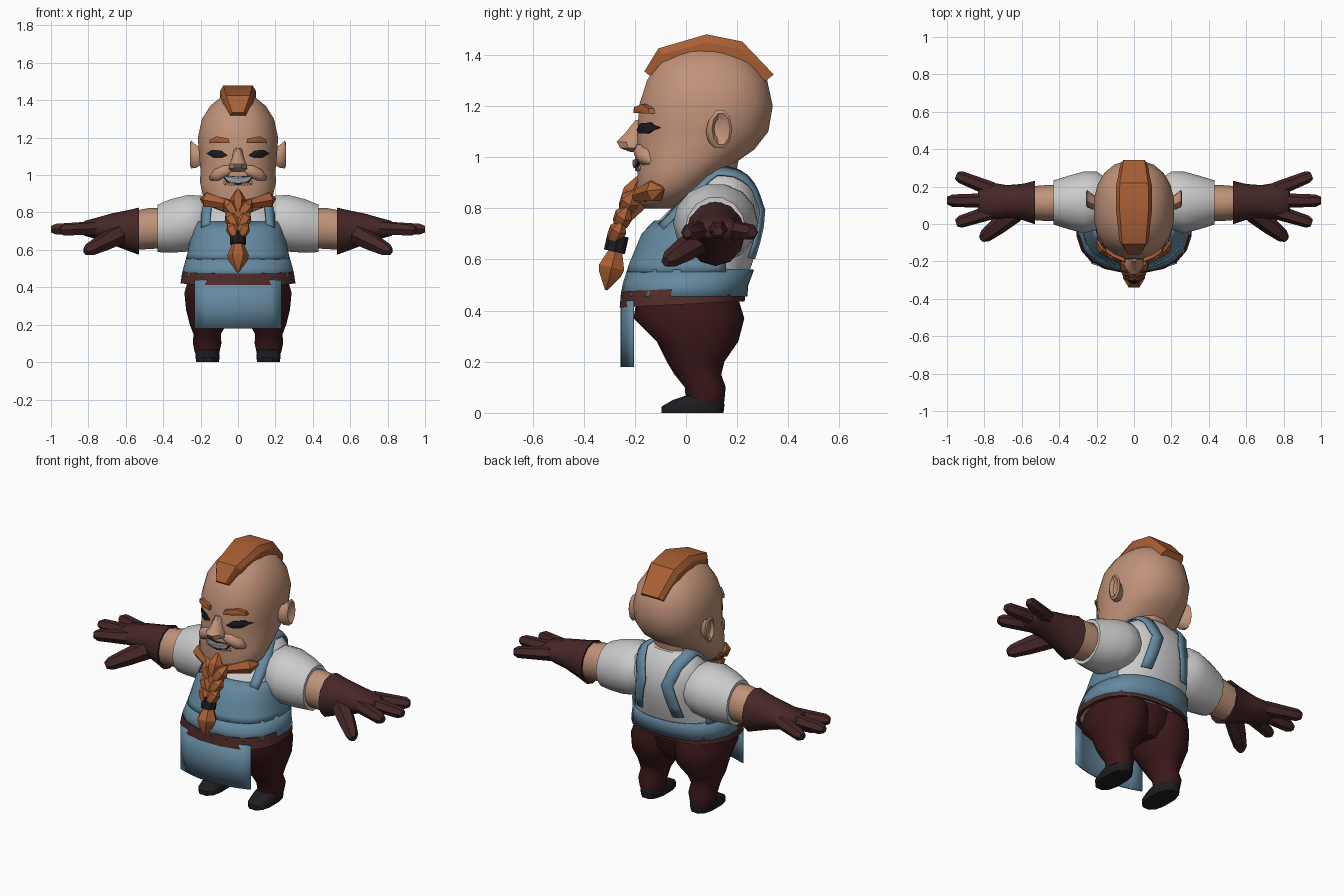
import bpy, bmesh, math
from mathutils import Vector
from mathutils.bvhtree import BVHTree

if "Cube" in bpy.data.objects:
    bpy.data.objects.remove(bpy.data.objects["Cube"])


def mat(name, r, g, b):
    m = bpy.data.materials.new(name)
    m.diffuse_color = (r, g, b, 1)
    m.use_nodes = True
    m.node_tree.nodes["Principled BSDF"].inputs["Base Color"].default_value = m.diffuse_color
    return m


SKIN = mat("skin", .53, .29, .19)
HAIR = mat("hair", .40, .115, .035)
BLUE = mat("apron_blue", .13, .25, .35)
WHITE = mat("shirt_white", .72, .72, .72)
GLOVE = mat("glove_brown", .062, .02, .02)
PANTS = mat("trouser_red", .045, .009, .01)
BELT = mat("belt_brown", .08, .025, .022)
BLACK = mat("black", .012, .012, .014)
TEETH = mat("teeth_grey", .38, .42, .45)


def skin(name, rings, m, mirror=False, closed=True, caps=True, thick=0, angle=42):
    """Join equal-length rings of points into one surface."""
    bm = bmesh.new()
    vs = [[bm.verts.new(p) for p in r] for r in rings]
    n = len(vs[0])
    for a, b in zip(vs, vs[1:]):
        for i in range(n if closed else n - 1):
            j = (i + 1) % n
            bm.faces.new((a[i], a[j], b[j], b[i]))
    if closed and caps:
        bm.faces.new(vs[0])
        bm.faces.new(vs[-1])
    bmesh.ops.recalc_face_normals(bm, faces=bm.faces)
    me = bpy.data.meshes.new(name)
    bm.to_mesh(me)
    bm.free()
    me.materials.append(m)
    ob = bpy.data.objects.new(name, me)
    bpy.context.collection.objects.link(ob)
    if thick:
        s = ob.modifiers.new("thickness", 'SOLIDIFY')
        s.thickness, s.offset = thick, 0
    if mirror:
        ob.modifiers.new("mirror", 'MIRROR').use_clip = False
    bpy.ops.object.select_all(action='DESELECT')
    ob.select_set(True)
    bpy.context.view_layer.objects.active = ob
    bpy.ops.object.shade_smooth_by_angle(angle=math.radians(angle))
    return ob


def oval(z, yf, yb, hw, n=16, e=2.3, cx=0, tilt=0):
    """Horizontal section from front y, back y and half width."""
    pts = []
    for i in range(n):
        t = 2 * math.pi * (i + .5) / n
        c, s = math.cos(t), math.sin(t)
        y = (yf + yb) / 2 + (yb - yf) / 2 * math.copysign(abs(s) ** (2 / e), s)
        pts.append((cx + hw * math.copysign(abs(c) ** (2 / e), c), y, z + tilt * y))
    return pts


def cross(x, cy, cz, ry, rz, n=12):
    """Section across the arm."""
    return [(x, cy + ry * math.cos(2 * math.pi * i / n), cz + rz * math.sin(2 * math.pi * i / n))
            for i in range(n)]


def rod(name, a, b, profile, m, mirror=False, n=6, flat=1, angle=42):
    """Faceted rod from a to b; profile lists (fraction, radius)."""
    a, b = Vector(a), Vector(b)
    q = (b - a).to_track_quat('Z', 'Y')
    rings = [[a.lerp(b, f) + q @ Vector((r * math.cos(2 * math.pi * i / n),
                                         r * flat * math.sin(2 * math.pi * i / n), 0))
              for i in range(n)] for f, r in profile]
    return skin(name, rings, m, mirror, angle=angle)


def tree(ob):
    return BVHTree.FromPolygons([v.co for v in ob.data.vertices],
                                [p.vertices for p in ob.data.polygons])


# Head, neck and ears
head = skin("head", [oval(*r, n=20, e=2.25) for r in (
    (.80, -.165, -.05, .07), (.825, -.185, 0, .135), (.885, -.195, .09, .188), (.96, -.19, .17, .205),
    (1.03, -.195, .27, .203), (1.10, -.192, .325, .21), (1.2, -.187, .342, .217), (1.3, -.155, .32, .195),
    (1.37, -.11, .27, .15), (1.415, -.04, .2, .095), (1.435, .03, .13, .03))], SKIN, angle=60)
skin("neck", [oval(*r, n=12) for r in ((.84, 0, .2, .12), (.95, .0, .2, .11), (1.04, .0, .22, .12))], SKIN)
skin("ear", [cross(*r, n=10) for r in (
    (.19, .11, 1.10, .03, .045), (.225, .12, 1.10, .042, .065), (.25, .135, 1.11, .046, .078),
    (.257, .137, 1.11, .036, .064), (.238, .13, 1.11, .02, .04))], SKIN, mirror=True)
skin("nose", [oval(*r, n=8, e=2) for r in (
    (1.145, -.2, -.14, .022), (1.09, -.245, -.14, .034), (1.06, -.276, -.14, .05),
    (1.035, -.262, -.14, .054), (1.02, -.22, -.14, .035))], SKIN)
rod("cheek", (.03, -.185, 1.04), (.15, -.14, .98), [(0, .015), (.3, .036), (.7, .036), (1, .01)], SKIN, True, 8, angle=70)
rod("lower_lip", (-.08, -.175, .958), (.08, -.175, .958), [(0, .01), (.3, .022), (.7, .022), (1, .01)], SKIN, n=8)

# Face patches projected on the head
head_tree = tree(head)


def patch(name, outline, lift, m, mirror=False):
    cx = sum(p[0] for p in outline) / len(outline)
    cz = sum(p[1] for p in outline) / len(outline)

    def ring(scale, off):
        out = []
        for x, z in outline:
            x, z = cx + (x - cx) * scale, cz + (z - cz) * scale
            out.append(head_tree.ray_cast(Vector((x, -1, z)), Vector((0, 1, 0)))[0] + Vector((0, off, 0)))
        return out
    skin(name, [ring(1, .03), ring(1, -lift), ring(.4, -lift - .003)], m, mirror)


patch("eye", [(.055, 1.105), (.085, 1.092), (.13, 1.092), (.17, 1.115), (.14, 1.135), (.09, 1.132)], .010, BLACK, True)
patch("eyebrow", [(.045, 1.172), (.10, 1.172), (.155, 1.17), (.15, 1.19), (.115, 1.207), (.05, 1.195)], .022, HAIR, True)
patch("mouth", [(-.088, 1.0), (-.06, .96), (0, .945), (.06, .96), (.088, 1.0), (0, .992)], .008, BLACK)
patch("teeth", [(-.078, .995), (-.055, .968), (0, .957), (.055, .968), (.078, .995), (0, .988)], .017, TEETH)

# Hair crest: base y, z, top y, z, half width
crest = []
for by, bz, ty, tz, w in ((-.125, 1.305, -.163, 1.335, .04), (-.06, 1.36, -.108, 1.425, .078),
                          (.08, 1.39, .08, 1.48, .097), (.19, 1.37, .22, 1.452, .095),
                          (.29, 1.28, .343, 1.323, .07)):
    sy, sz = by + (ty - by) * .65, bz + (tz - bz) * .65
    half = [(w, by, bz), (w, sy, sz), (w * .8, ty, tz)]
    crest.append(half + [(-x, y, z) for x, y, z in reversed(half)])
skin("hair_crest", crest, HAIR, angle=30)

# Beard: chin tuft, side wings, braid lobes, band, tail
leaf = [(0, .008), (.35, .045), (.65, .04), (1, .006)]
rod("chin_tuft", (0, -.185, .92), (0, -.245, .79), [(0, .012), (.4, .042), (.7, .036), (1, .008)], HAIR, angle=25)
rod("beard_wing", (.045, -.205, .845), (.2, -.09, .875), [(0, .02), (.35, .033), (.75, .045), (1, .006)], HAIR, True, angle=25)
rod("beard_root", (0, -.17, .88), (0, -.24, .76), [(0, .03), (.4, .06), (1, .03)], HAIR, angle=25)
for y, z, k in ((-.215, .87, 1.0), (-.24, .81, .85), (-.262, .755, .7)):
    rod("braid_lobe", (.07 * k, y + .015, z), (0, y - .035, z - .105), [(f, r * (.55 + .35 * k)) for f, r in leaf], HAIR, True, angle=25)
rod("braid_band", (0, -.265, .695), (0, -.28, .63), [(0, .042), (1, .042)], BLACK, n=8)
rod("braid_tail", (0, -.275, .635), (0, -.312, .48), [(0, .03), (.42, .058), (.6, .05), (1, .006)], HAIR, angle=25)

# Shirt body and sleeves
torso = skin("shirt_body", [oval(*r, n=20, e=2.4) for r in (
    (.44, -.245, .225, .295), (.50, -.235, .23, .28), (.58, -.21, .26, .258), (.70, -.16, .292, .235),
    (.79, -.07, .295, .225), (.86, .01, .275, .21), (.91, .05, .25, .17), (.95, .07, .215, .11))], WHITE)
skin("sleeve", [cross(*r, n=14) for r in (
    (.14, .13, .75, .11, .11), (.20, .125, .75, .155, .145), (.27, .115, .742, .165, .155), (.36, .115, .728, .14, .147),
    (.43, .115, .715, .118, .13), (.43, .115, .715, .10, .11), (.40, .115, .715, .08, .09))], WHITE, True)

# Apron: hem band, bib, straps, belt, hanging flap
torso_tree = tree(torso)


def wrap(z, deg):
    a = math.radians(deg)
    d = Vector((math.sin(a), -math.cos(a), 0))
    return torso_tree.ray_cast(Vector((0, .12, z)), d)[0] + d * .012


skin("apron_band", [[wrap(z, d) for d in range(0, 360, 15)] for z in (.455, .50, .56)], BLUE, caps=False, thick=.008)
skin("apron_bib", [[wrap(z, d) for d in range(-98, 99, 7)] for z in (.55, .58, .64, .70, .75)],
     BLUE, closed=False, thick=.008)

path = [Vector(p) for p in ((.18, -.10, .73), (.17, .01, .84), (.135, .12, .94), (.115, .25, .89),
                            (.085, .30, .79), (.15, .25, .54))]
strap = []
for a, b in zip(path, path[1:]):
    for k in range(4):
        row = []
        for dx in (-.034, 0, .034):
            co, no, _, _ = torso_tree.find_nearest(a.lerp(b, k / 4) + Vector((dx, 0, 0)))
            row.append(co + no * .014)
        strap.append(row)
skin("apron_strap", strap, BLUE, True, closed=False, thick=.008, angle=60)
skin("belt", [oval(*r, n=20, e=2.4, tilt=.05) for r in (
    (.425, -.245, .22, .29), (.425, -.262, .232, .31), (.487, -.256, .236, .297), (.487, -.24, .22, .28))],
     BELT, caps=False)
skin("apron_flap", [[(.23 * t / 4, -.253 + .046 * (t / 4) ** 2, z) for t in range(-4, 5)]
                    for z in (.44, .30, .18)], BLUE, closed=False, thick=.008)

# Trousers and shoes
skin("trouser_leg", [oval(*r, n=14, e=2.1, cx=c) for r, c in (
    ((.46, -.19, .2, .14), .125), ((.37, -.205, .228, .148), .142), ((.28, -.115, .205, .138), .143),
    ((.20, -.075, .15, .1), .16), ((.15, -.045, .138, .075), .165), ((.10, -.005, .155, .078), .165),
    ((.045, 0, .15, .066), .165))], PANTS, True, angle=60)
skin("hips", [oval(*r, n=14) for r in ((.46, -.2, .21, .2), (.36, -.18, .2, .17), (.28, -.08, .15, .08))], PANTS)
skin("shoe", [oval(*r, n=12, e=2.6, cx=.163) for r in (
    (0, -.1, .15, .062), (.025, -.098, .153, .066), (.05, -.055, .152, .064), (.068, .0, .148, .058))], BLACK, True)

# Arms, gloves and fingers
skin("forearm", [cross(*r) for r in ((.38, .112, .715, .095, .105), (.47, .112, .715, .096, .11),
                                     (.55, .112, .705, .09, .105))], SKIN, True)
skin("glove", [cross(*r) for r in (
    (.56, .115, .70, .08, .09), (.53, .115, .70, .105, .115), (.53, .115, .70, .116, .126),
    (.60, .118, .705, .096, .105), (.68, .12, .712, .088, .082), (.76, .123, .715, .098, .056),
    (.82, .123, .715, .088, .04), (.835, .123, .715, .06, .025))], GLOVE, True)
finger = [(0, .04), (.5, .036), (.88, .033), (1, .02)]
for base, tip in (((.76, .185, .715), (.95, .26, .705)), ((.78, .125, .718), (1.0, .125, .71)),
                  ((.76, .065, .715), (.95, .005, .705))):
    rod("finger", base, tip, finger, GLOVE, True)
rod("thumb", (.64, .06, .68), (.815, -.08, .59), [(0, .055), (.5, .047), (.88, .036), (1, .02)], GLOVE, True)
